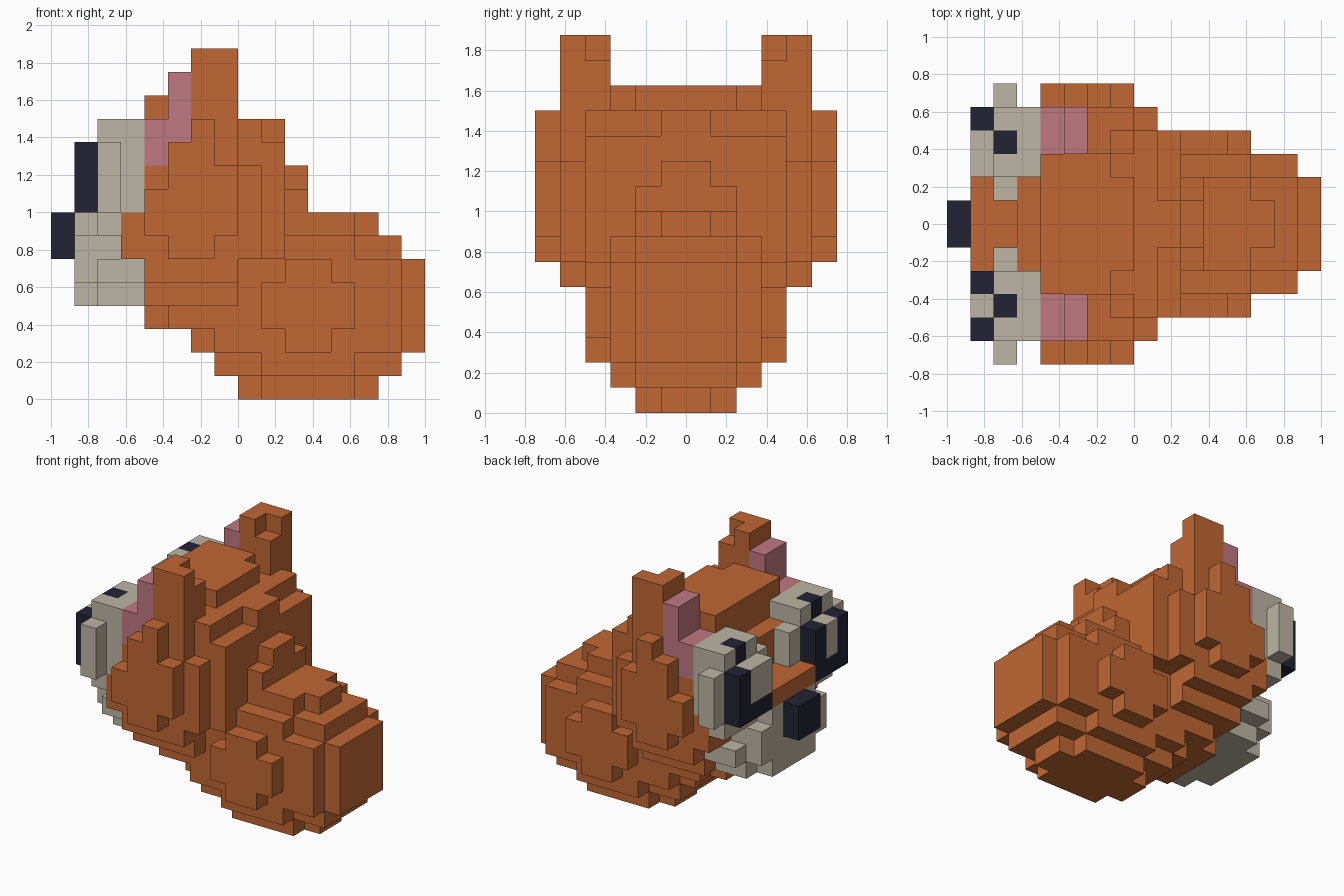
import bpy
import bmesh
from mathutils import Vector

cube = bpy.data.objects.get("Cube")
if cube:
    bpy.data.objects.remove(cube, do_unlink=True)

UNIT = 1 / 8
cells = {}


def fill(part, x, y, z, sides=(1, -1)):
    """Fill a block of cells; y is measured outward from the middle plane."""
    for i in range(*x):
        for j in range(*y):
            for k in range(*z):
                for side in sides:
                    cells[i, j if side > 0 else -j - 1, k] = part


def material(name, color):
    mat = bpy.data.materials.new(name)
    mat.use_nodes = True
    mat.diffuse_color = (*color, 1)
    mat.node_tree.nodes["Principled BSDF"].inputs["Base Color"].default_value = (*color, 1)
    return mat


orange = material("orange fur", (0.533, 0.136, 0.034))
cream = material("cream fur", (0.515, 0.468, 0.376))
pink = material("pink ear", (0.527, 0.188, 0.223))
dark = material("dark navy", (0.016, 0.016, 0.034))

# Rounded body: middle layers, then narrower ones above and below
fill("body", x=(0, 6), y=(0, 1), z=(0, 1))
fill("body", x=(1, 5), y=(1, 2), z=(0, 1))
fill("body", x=(-1, 7), y=(0, 2), z=(1, 2))
fill("body", x=(1, 5), y=(2, 3), z=(1, 2))
fill("body", x=(-2, 8), y=(0, 2), z=(2, 6))
fill("body", x=(-1, 7), y=(2, 3), z=(2, 6))
fill("body", x=(-1, 7), y=(0, 2), z=(6, 7))
fill("body", x=(-1, 5), y=(2, 3), z=(6, 7))
fill("body", x=(-1, 6), y=(0, 1), z=(7, 8))
fill("body", x=(-1, 5), y=(1, 2), z=(7, 8))

# Haunches bulging from the flanks
fill("haunch", x=(2, 4), y=(3, 4), z=(2, 6))
fill("haunch", x=(1, 5), y=(3, 4), z=(3, 5))

# Head: jaw layers upward to the crown
fill("head", x=(-4, 0), y=(0, 2), z=(3, 4))
fill("head", x=(-3, 0), y=(2, 3), z=(3, 4))
fill("head", x=(-4, 0), y=(0, 4), z=(4, 5))
fill("head", x=(-4, 0), y=(0, 5), z=(5, 6))
fill("head", x=(-5, 1), y=(0, 5), z=(6, 8))
fill("head", x=(-4, 1), y=(0, 5), z=(8, 10))
fill("head", x=(-4, 0), y=(0, 5), z=(10, 12))
fill("head", x=(0, 2), y=(0, 4), z=(6, 11))
fill("head", x=(0, 1), y=(0, 4), z=(11, 12))
fill("head", x=(1, 2), y=(0, 1), z=(11, 12))
fill("head", x=(2, 3), y=(0, 2), z=(8, 9))
fill("head", x=(2, 3), y=(0, 1), z=(9, 10))
fill("head", x=(-4, 0), y=(0, 2), z=(12, 13))
fill("head", x=(-4, -1), y=(2, 3), z=(12, 13))
fill("head", x=(-5, -4), y=(0, 2), z=(8, 11))

# Cheek discs
fill("cheek", x=(-3, -1), y=(5, 6), z=(6, 11))
fill("cheek", x=(-4, 0), y=(5, 6), z=(7, 9))
fill("cheek", x=(-1, 0), y=(5, 6), z=(9, 10))
fill("cheek", x=(-2, -1), y=(5, 6), z=(11, 12))

# Ears with a notch at the back of the tip, and pink fronts
fill("ear", x=(-2, 0), y=(3, 5), z=(12, 14))
fill("ear", x=(-2, -1), y=(3, 5), z=(14, 15))
fill("ear", x=(-1, 0), y=(4, 5), z=(14, 15))
fill("inner_ear", x=(-3, -2), y=(3, 5), z=(11, 14))
fill("inner_ear", x=(-4, -3), y=(3, 5), z=(10, 12))

# Muzzle, bridge and nose
fill("muzzle", x=(-7, -4), y=(0, 2), z=(4, 6))
fill("muzzle", x=(-7, -5), y=(0, 2), z=(6, 8))
fill("muzzle", x=(-7, -5), y=(2, 3), z=(5, 7))
fill("muzzle", x=(-6, -4), y=(2, 3), z=(4, 6))
fill("muzzle", x=(-6, -4), y=(3, 4), z=(5, 6))
fill("bridge", x=(-7, -6), y=(0, 2), z=(8, 9))
fill("bridge", x=(-6, -4), y=(0, 1), z=(8, 9))
fill("nose", x=(-8, -7), y=(0, 1), z=(6, 8))

# Round cream eye patches with a dark brow spot
fill("eye_patch", x=(-5, -4), y=(2, 5), z=(8, 12))
fill("eye_patch", x=(-6, -5), y=(2, 5), z=(7, 12))
fill("eye_patch", x=(-6, -5), y=(1, 6), z=(8, 11))
fill("brow_spot", x=(-6, -5), y=(3, 4), z=(11, 12))

# Eyes; the highlights are not mirrored
fill("eye", x=(-7, -6), y=(2, 5), z=(8, 11))
fill("eye_highlight", x=(-7, -6), y=(2, 4), z=(9, 11), sides=(1,))
fill("eye_highlight", x=(-7, -6), y=(3, 4), z=(9, 11), sides=(-1,))

colors = {"muzzle": cream, "eye_patch": cream, "eye_highlight": cream,
          "inner_ear": pink, "nose": dark, "eye": dark, "brow_spot": dark}


def build(part):
    """Make the outer skin of one part, skipping faces against other cells."""
    bm = bmesh.new()
    for cell in [c for c, p in cells.items() if p == part]:
        for axis in range(3):
            for sign in (-1, 1):
                normal = Vector((0, 0, 0))
                normal[axis] = sign
                beside = tuple(int(a + b) for a, b in zip(cell, normal))
                if beside in cells:
                    continue
                u = Vector((0, 0, 0))
                u[(axis + 1) % 3] = 0.5
                v = normal.cross(u)
                mid = Vector(cell) + Vector((0.5, 0.5, 0.5)) + normal / 2
                corners = (mid - u - v, mid + u - v, mid + u + v, mid - u + v)
                bm.faces.new([bm.verts.new(c * UNIT) for c in corners])
    bmesh.ops.remove_doubles(bm, verts=bm.verts, dist=UNIT / 100)
    bmesh.ops.dissolve_limit(bm, angle_limit=0.01, verts=bm.verts, edges=bm.edges)
    mesh = bpy.data.meshes.new(part)
    bm.to_mesh(mesh)
    bm.free()
    mesh.materials.append(colors.get(part, orange))
    bpy.context.collection.objects.link(bpy.data.objects.new(part, mesh))


for name in dict.fromkeys(cells.values()):
    build(name)
